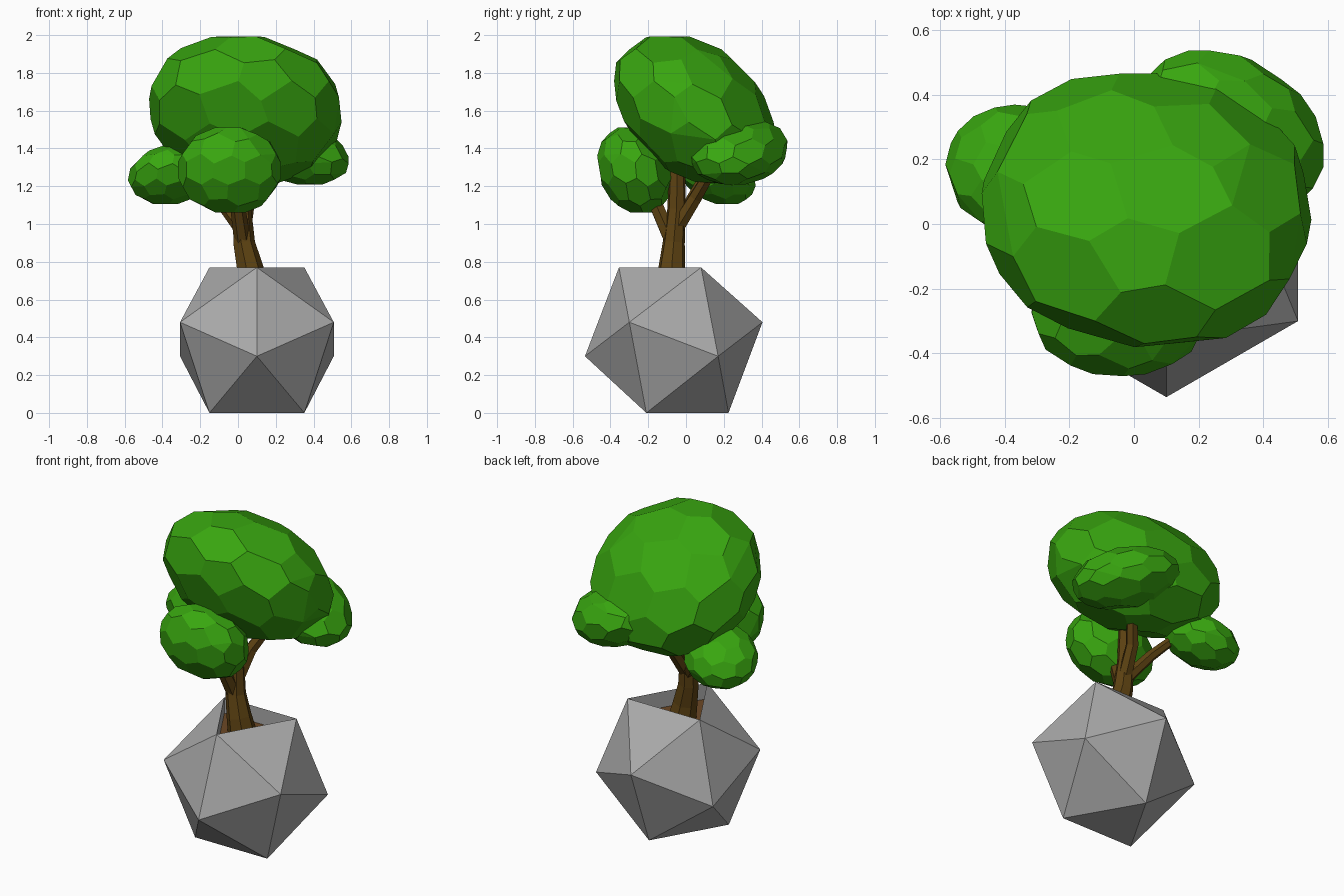
import bpy, bmesh, math, random
from mathutils import Vector, Matrix

if "Cube" in bpy.data.objects:
    bpy.data.objects.remove(bpy.data.objects["Cube"])

random.seed(4)


def material(name, rgb):
    m = bpy.data.materials.new(name)
    m.diffuse_color = (*rgb, 1)
    m.use_nodes = True
    m.node_tree.nodes["Principled BSDF"].inputs["Base Color"].default_value = m.diffuse_color
    return m


LEAF = material("leaf_green", (0.04, 0.38, 0.005))
BARK = material("bark_brown", (0.11, 0.055, 0.006))
SOIL = material("soil_brown", (0.15, 0.065, 0.018))
STONE = material("planter_grey", (0.4, 0.4, 0.4))


def finish(bm, name, mat):
    bmesh.ops.recalc_face_normals(bm, faces=bm.faces[:])
    me = bpy.data.meshes.new(name)
    bm.to_mesh(me)
    bm.free()
    ob = bpy.data.objects.new(name, me)
    bpy.context.collection.objects.link(ob)
    me.materials.append(mat)
    return ob


def hull(bm):
    r = bmesh.ops.convex_hull(bm, input=bm.verts[:])
    junk = {g for g in r["geom_interior"] + r["geom_unused"]
            if isinstance(g, bmesh.types.BMVert)}
    bmesh.ops.delete(bm, geom=list(junk), context='VERTS')


# Planter: icosahedron standing on one face
pot = bmesh.new()
for z, r, start in ((0.77, 0.29, -90), (0.48, 0.47, 90),
                    (0.30, 0.47, -90), (0.0, 0.29, 90)):
    for k in range(3):
        a = math.radians(start + 120 * k)
        pot.verts.new((0.1 + r * math.cos(a), -0.065 + r * math.sin(a), z))
hull(pot)
bmesh.ops.recalc_face_normals(pot, faces=pot.faces[:])

# Top face sunk straight down as a pocket; its floor is the soil
top = [f for f in pot.faces if f.normal.z > 0.99]
ext = bmesh.ops.extrude_face_region(pot, geom=top)["geom"]
floor = [g for g in ext if isinstance(g, bmesh.types.BMVert)]
bmesh.ops.translate(pot, vec=(0, 0, -0.1), verts=floor)
soil = bmesh.new()
soil.faces.new([soil.verts.new(v.co) for v in floor])
finish(soil, "soil", SOIL)
old = [f for f in pot.faces if all(v.co.z > 0.76 for v in f.verts)]
old += [f for f in pot.faces if all(v in floor for v in f.verts)]
bmesh.ops.delete(pot, geom=old, context='FACES_ONLY')
finish(pot, "planter", STONE)


# Trunk and branches: tapered tubes along (x, y, z, radius) points
def limb(name, path, sides):
    bm = bmesh.new()
    pts = [Vector(p[:3]) for p in path]
    rings = []
    for i, p in enumerate(path):
        d = pts[min(i + 1, len(pts) - 1)] - pts[max(i - 1, 0)]
        q = Vector((0, 0, 1)).rotation_difference(d)
        rings.append([bm.verts.new(pts[i] + q @ Vector(
            (p[3] * math.cos(t), p[3] * math.sin(t), 0)))
            for t in (2 * math.pi * k / sides for k in range(sides))])
    for a, b in zip(rings, rings[1:]):
        for k in range(sides):
            n = (k + 1) % sides
            bm.faces.new((a[k], a[n], b[n], b[k]))
    bm.faces.new(rings[0])
    bm.faces.new(rings[-1])
    finish(bm, name, BARK)


limb("trunk", [(0.08, -0.07, 0.66, 0.085), (0.06, -0.075, 0.77, 0.073),
               (0.03, -0.065, 0.90, 0.06), (0.02, -0.05, 1.08, 0.05),
               (0.02, -0.045, 1.4, 0.04)], 7)
limb("front_branch", [(0.025, -0.07, 0.90, 0.045), (0.0, -0.15, 1.08, 0.04),
                      (-0.03, -0.24, 1.26, 0.028)], 6)
limb("left_branch", [(0.02, -0.05, 0.97, 0.038), (-0.10, 0.03, 1.13, 0.032),
                     (-0.24, 0.11, 1.28, 0.025)], 6)
limb("right_branch", [(0.025, -0.06, 0.96, 0.043), (0.055, 0.05, 1.14, 0.038),
                      (0.17, 0.18, 1.36, 0.028)], 6)


# Foliage: faceted ball of five- and six-sided panels, scaled, sheared, turned
def foliage(name, centre, scale, shear=(0, 0), turn=0, boxy=2.0):
    src = bmesh.new()
    bmesh.ops.create_icosphere(src, subdivisions=2, radius=1)
    bm = bmesh.new()
    spin = Matrix.Rotation(math.radians(turn), 3, 'Z')
    for f in src.faces:
        u = f.calc_center_median().normalized()
        u += Vector([random.uniform(-0.05, 0.05) for _ in range(3)])
        u /= sum(abs(c) ** boxy for c in u) ** (1 / boxy)
        u *= 1.015
        p = spin @ Vector((u.x * scale[0], u.y * scale[1], u.z * scale[2]))
        p += Vector((u.z * shear[0], u.z * shear[1], 0))
        bm.verts.new(p + Vector(centre))
    src.free()
    hull(bm)
    bmesh.ops.dissolve_limit(bm, angle_limit=math.radians(9),
                             verts=bm.verts[:], edges=bm.edges[:])
    finish(bm, name, LEAF)


foliage("crown_foliage", (0.038, 0.045, 1.605), (0.505, 0.388, 0.393),
        (-0.03, -0.14), turn=-8, boxy=2.2)
foliage("front_foliage", (-0.045, -0.27, 1.285), (0.272, 0.195, 0.23),
        (0, -0.035), boxy=2.1)
foliage("left_foliage", (-0.36, 0.168, 1.26), (0.218, 0.193, 0.16), (0.03, -0.05))
foliage("right_foliage", (0.295, 0.28, 1.385), (0.29, 0.23, 0.178),
        (-0.09, 0.03), turn=-35, boxy=2.1)
